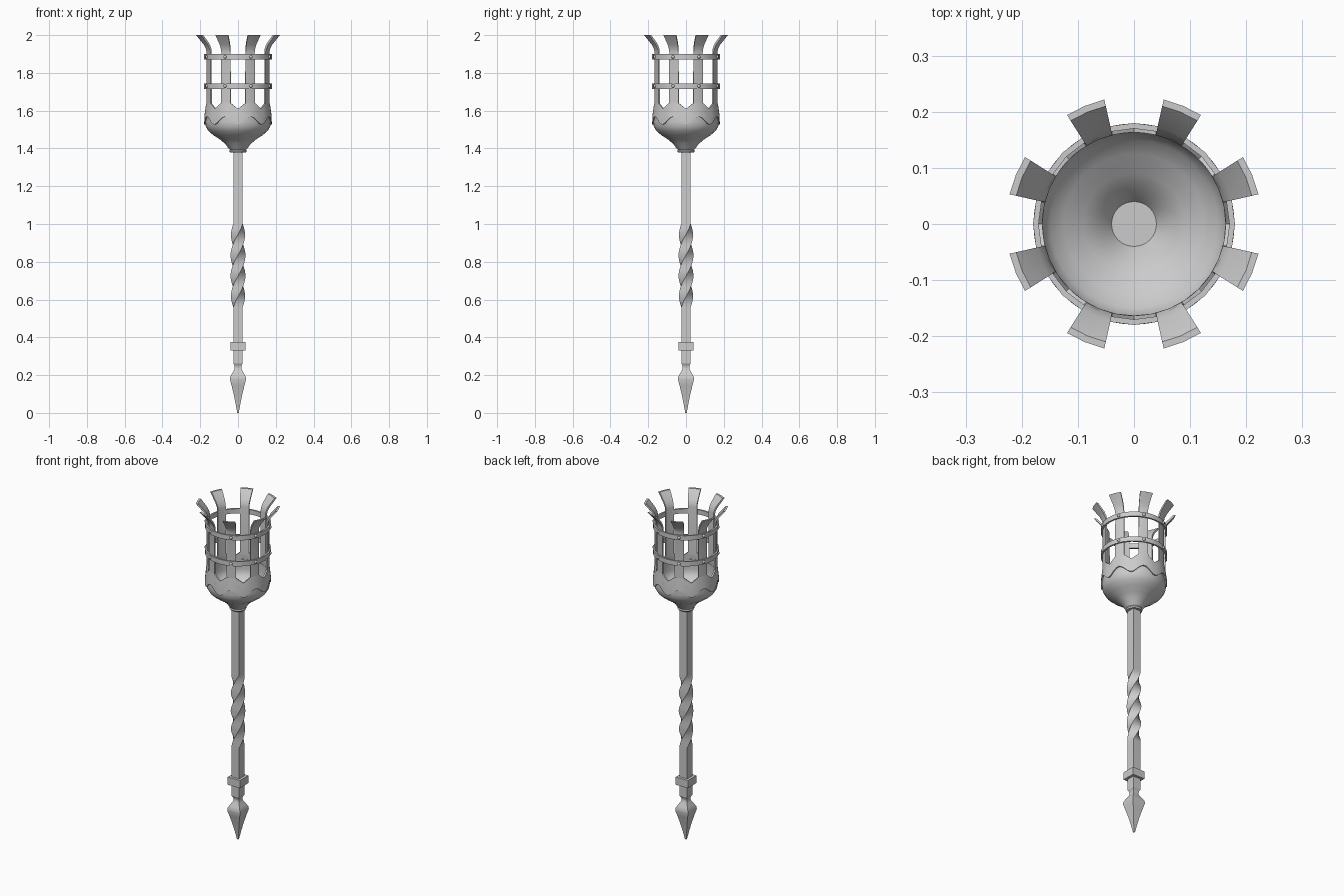
import bpy, bmesh, math
from math import sin, cos, pi, radians

if "Cube" in bpy.data.objects:
    bpy.data.objects.remove(bpy.data.objects["Cube"])


def loft(name, rings, cyclic=False, smooth=None):
    """Join equal-sized point loops into a closed solid."""
    bm = bmesh.new()
    loops = [[bm.verts.new(p) for p in r] for r in rings]
    n = len(loops[0])
    pairs = list(zip(loops, loops[1:]))
    if cyclic:
        pairs.append((loops[-1], loops[0]))
    else:
        bm.faces.new(loops[0])
        bm.faces.new(loops[-1])
    for a, b in pairs:
        for i in range(n):
            j = (i + 1) % n
            bm.faces.new((a[i], a[j], b[j], b[i]))
    bmesh.ops.recalc_face_normals(bm, faces=bm.faces)
    me = bpy.data.meshes.new(name)
    bm.to_mesh(me)
    bm.free()
    ob = bpy.data.objects.new(name, me)
    bpy.context.collection.objects.link(ob)
    if smooth:
        bpy.ops.object.select_all(action='DESELECT')
        ob.select_set(True)
        bpy.context.view_layer.objects.active = ob
        bpy.ops.object.shade_smooth_by_angle(angle=radians(smooth))
    return ob


def square(h, z, turn=0.0):
    r = h * math.sqrt(2)
    return [(r * cos(turn + pi / 4 + k * pi / 2), r * sin(turn + pi / 4 + k * pi / 2), z)
            for k in range(4)]


def polar(r, a, z):
    return (r * cos(a), r * sin(a), z)


def revolve(name, profile, angles, smooth=35):
    return loft(name, [[polar(r, a, z) for r, z in profile] for a in angles], True, smooth)


def circle(n):
    return [2 * pi * i / n for i in range(n)]


# spear point
tip = [(.004, 0), (.012, .045), (.022, .095), (.034, .145), (.042, .175), (.041, .19),
       (.032, .208), (.02, .228), (.017, .24), (.019, .252), (.025, .262)]
loft("spear_tip", [square(h, z) for h, z in tip], smooth=35)

# shaft with one full twist in the middle
N = 40
shaft = [square(.025, .262)]
shaft += [square(.025 + .003 * sin(pi * i / N), .56 + .44 * i / N, 2 * pi * i / N)
          for i in range(N + 1)]
shaft.append(square(.025, 1.39))
loft("twisted_shaft", shaft, smooth=35)

# square collar on the shaft
loft("shaft_collar", [square(.04, .33), square(.04, .376)])

# ring under the bowl
revolve("neck_ring", [(.02, 1.378), (.042, 1.378), (.046, 1.386), (.042, 1.394), (.02, 1.394)],
        circle(24))

# bowl, outer and inner walls with a closed floor
outer = [(.04, 1.39), (.05, 1.4), (.068, 1.425), (.095, 1.447), (.13, 1.47),
         (.157, 1.493), (.17, 1.515), (.174, 1.54), (.17, 1.60)]
inner = [(.163, 1.60), (.166, 1.54), (.162, 1.517), (.15, 1.498), (.125, 1.478),
         (.09, 1.456), (.062, 1.432), (.04, 1.40)]
bowl = [[polar(r, a, z) for a in circle(32)] for r, z in outer + inner]
loft("bowl", bowl, smooth=40)

# scalloped band: wavy lower edge, pointed window sills on top
HALF = 9.2
offs = [-22.5, -17.9, -22.5 + HALF, -10, -6.65, -3.3, 0, 3.3, 6.65, 10, 22.5 - HALF, 17.9]
band = []
for k in range(8):
    for o in offs:
        a = radians(45 * k + o)
        low = 1.548 - .021 * cos(radians(8 * o))
        top = 1.61 + .03 * min(1, abs(o) / (22.5 - HALF))
        band.append([polar(r, a, z) for r, z in
                     [(.179, low), (.178, 1.575), (.172, top), (.163, top),
                      (.165, 1.575), (.168, low)]])
loft("scalloped_band", band, True, 35)

# eight upright bars flaring out at the top: outer r, outer z, inner r, inner z, half width
bar = [(.172, 1.63, .163, 1.63, .0275), (.171, 1.91, .163, 1.915, .026),
       (.175, 1.927, .166, 1.932, .0265), (.187, 1.95, .178, 1.956, .029),
       (.228, 2.0, .216, 2.0, .036)]
for k in range(8):
    mid = radians(22.5 + 45 * k)
    rings = []
    for ro, zo, ri, zi, w in bar:
        s = w / ro
        rings.append([polar(ro, mid + t * s, zo) for t in (-1, 0, 1)] +
                     [polar(ri, mid + t * s, zi) for t in (1, 0, -1)])
    loft(f"basket_bar_{k + 1}", rings, smooth=25)

# two hoops with a rivet on each bar
for name, z in (("lower", 1.73), ("upper", 1.885)):
    h = .014
    revolve(f"{name}_hoop", [(.18, z - h), (.18, z + h), (.17, z + h), (.17, z - h)], circle(24))
    for k in range(8):
        a = radians(22.5 + 45 * k)
        bpy.ops.mesh.primitive_uv_sphere_add(segments=10, ring_count=6, radius=.009,
                                             location=polar(.178, a, z))
        bpy.context.object.name = f"{name}_rivet_{k + 1}"
        bpy.ops.object.shade_smooth()
